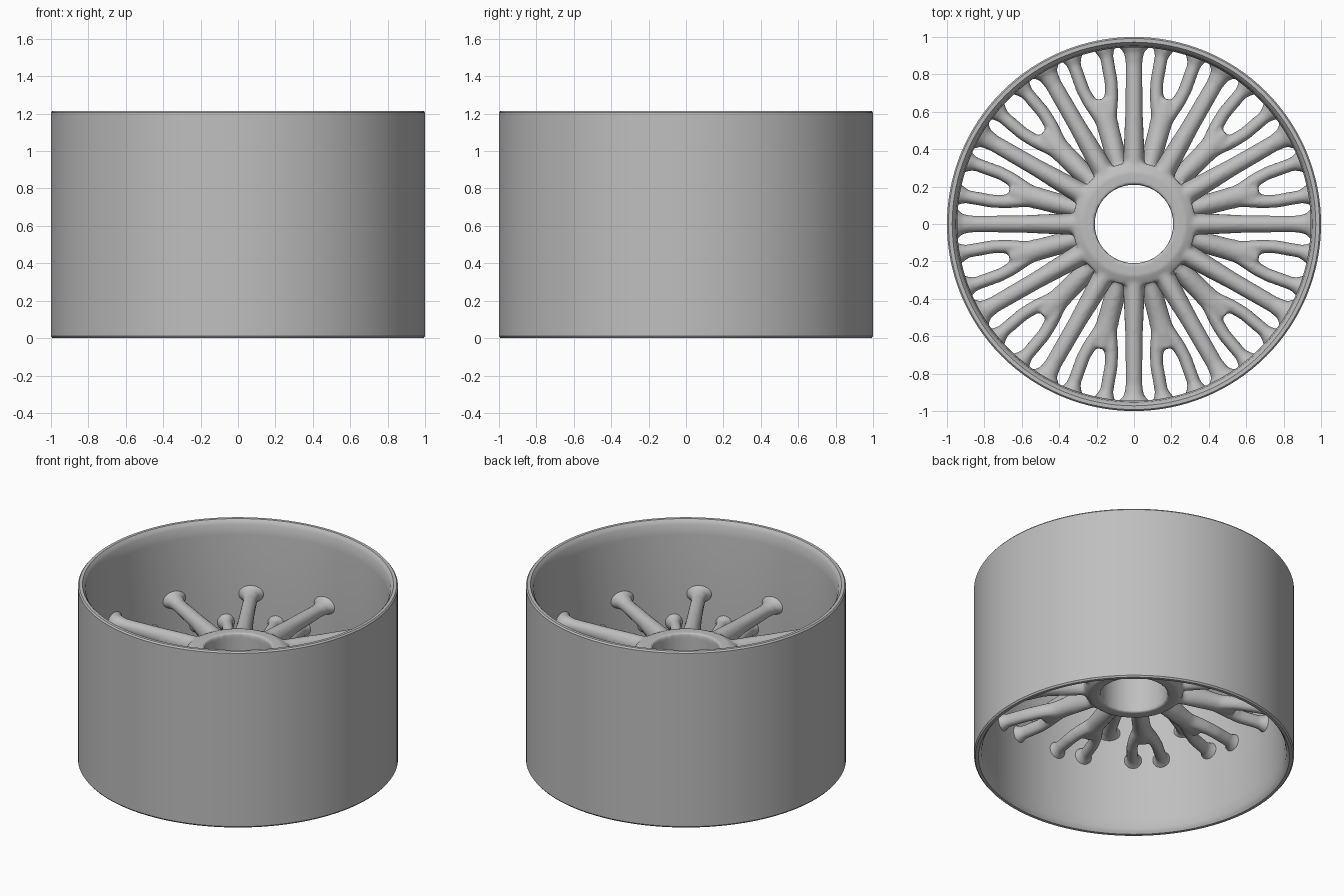
import bpy, bmesh
from math import sin, cos, pi, radians
from mathutils import Vector

if "Cube" in bpy.data.objects:
    bpy.data.objects.remove(bpy.data.objects["Cube"], do_unlink=True)

HEIGHT = 1.215
COUNT = 12

grey = bpy.data.materials.new("plain_grey")
grey.use_nodes = True
colour = (0.52, 0.52, 0.52, 1)
grey.diffuse_color = colour
grey.node_tree.nodes["Principled BSDF"].inputs["Base Color"].default_value = colour


def skin(bm, rings, closed):
    """Bridge equal rings of vertices with quads."""
    n = len(rings[0])
    pairs = list(zip(rings, rings[1:]))
    if closed:
        pairs.append((rings[-1], rings[0]))
    for a, b in pairs:
        for i in range(n):
            j = (i + 1) % n
            bm.faces.new((a[i], a[j], b[j], b[i]))
    if not closed:
        bm.faces.new(rings[0][::-1])
        bm.faces.new(rings[-1])


def lathe(bm, profile, steps):
    """Spin a closed radius/height profile around z."""
    rings = [[bm.verts.new((r * cos(2 * pi * i / steps), r * sin(2 * pi * i / steps), z))
              for i in range(steps)] for r, z in profile]
    skin(bm, rings, True)


def limb(bm, angle, stations, sides=16):
    """Loft ellipses; a station is radius, sideways offset, z, half width, half height."""
    out = Vector((cos(angle), sin(angle), 0))
    side = Vector((-sin(angle), cos(angle), 0))
    rings = []
    for r, s, z, w, h in stations:
        ring = []
        for i in range(sides):
            t = 2 * pi * i / sides
            p = out * r + side * (s + w * cos(t)) + Vector((0, 0, z + h * sin(t)))
            ring.append(bm.verts.new(p))
        rings.append(ring)
    skin(bm, rings, False)


def finish(bm, name):
    bmesh.ops.recalc_face_normals(bm, faces=bm.faces[:])
    mesh = bpy.data.meshes.new(name)
    bm.to_mesh(mesh)
    bm.free()
    mesh.materials.append(grey)
    obj = bpy.data.objects.new(name, mesh)
    bpy.context.collection.objects.link(obj)
    bpy.ops.object.select_all(action="DESELECT")
    obj.select_set(True)
    bpy.context.view_layer.objects.active = obj
    return obj


# Rim barrel: half an inner profile mirrored about the middle height
lower = [(0.945, 0.10), (0.952, 0.03), (0.962, 0.012), (0.972, 0.0), (0.992, 0.0), (1.0, 0.01)]
bm = bmesh.new()
lathe(bm, lower + [(r, HEIGHT - z) for r, z in reversed(lower)], 128)
finish(bm, "rim_barrel")
bpy.ops.object.shade_smooth_by_angle(angle=radians(35))

# Hub ring
bm = bmesh.new()
lathe(bm, [(0.21, 0.44), (0.21, 0.78), (0.28, 0.78), (0.33, 0.755),
           (0.31, 0.60), (0.31, 0.465), (0.28, 0.44)], 96)

# Upper straight spokes with flared feet on the barrel
upper = [(0.25, 0, 0.68, 0.062, 0.09), (0.40, 0, 0.69, 0.056, 0.075),
         (0.60, 0, 0.70, 0.047, 0.055), (0.86, 0, 0.70, 0.045, 0.045),
         (0.92, 0, 0.705, 0.054, 0.05), (0.945, 0, 0.71, 0.085, 0.06),
         (0.97, 0, 0.71, 0.11, 0.07)]

# Lower forked spokes: one stem and two branches each
stem = [(0.25, 0, 0.55, 0.048, 0.09), (0.40, 0, 0.54, 0.056, 0.075),
        (0.52, 0, 0.53, 0.058, 0.06), (0.60, 0, 0.525, 0.062, 0.055),
        (0.69, 0, 0.52, 0.055, 0.045)]
for k in range(COUNT):
    a = 2 * pi * k / COUNT
    limb(bm, a, upper)
    a += pi / COUNT
    limb(bm, a, stem)
    for d in (-1, 1):
        limb(bm, a, [(0.57, d * 0.02, 0.525, 0.038, 0.05),
                     (0.68, d * 0.058, 0.52, 0.038, 0.045),
                     (0.76, d * 0.078, 0.515, 0.036, 0.045),
                     (0.90, d * 0.09, 0.515, 0.036, 0.045),
                     (0.935, d * 0.092, 0.515, 0.052, 0.055),
                     (0.96, d * 0.092, 0.515, 0.07, 0.07)])

# Blend hub and spokes into one cast piece
spider = finish(bm, "hub_and_spokes")
blend = spider.modifiers.new("blend", "REMESH")
blend.mode = "VOXEL"
blend.voxel_size = 0.012
blend.use_smooth_shade = True
soften = spider.modifiers.new("soften", "SMOOTH")
soften.factor = 0.5
soften.iterations = 5
